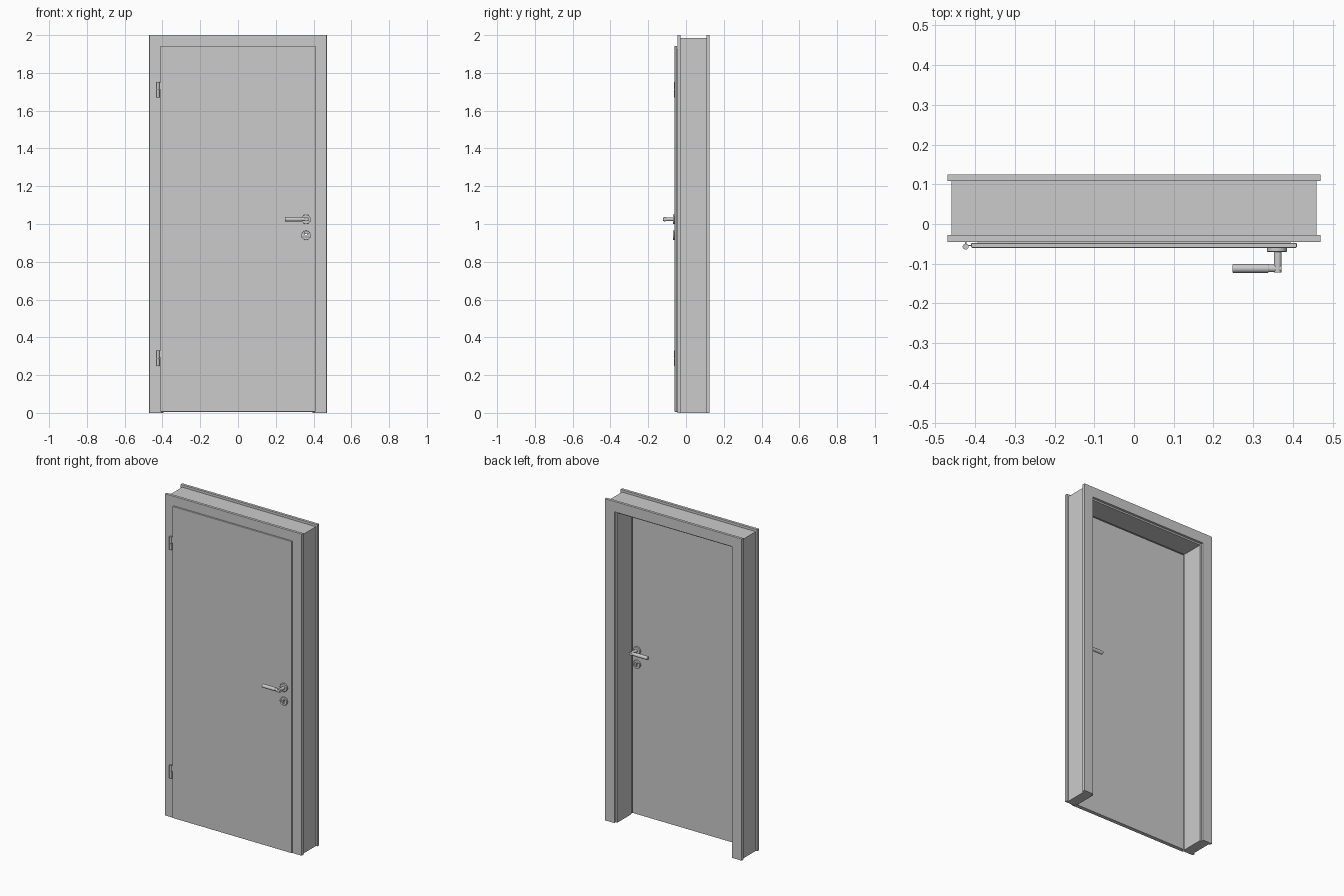
import bpy, bmesh, math
from mathutils import Vector

if "Cube" in bpy.data.objects:
    bpy.data.objects.remove(bpy.data.objects["Cube"])


def finish(name, bm, smooth=False, bevel=0.0):
    bmesh.ops.recalc_face_normals(bm, faces=bm.faces)
    me = bpy.data.meshes.new(name)
    bm.to_mesh(me)
    bm.free()
    ob = bpy.data.objects.new(name, me)
    bpy.context.collection.objects.link(ob)
    if bevel:
        mod = ob.modifiers.new("bevel", 'BEVEL')
        mod.width, mod.segments = bevel, 2
    if smooth:
        bpy.ops.object.select_all(action='DESELECT')
        ob.select_set(True)
        bpy.context.view_layer.objects.active = ob
        bpy.ops.object.shade_smooth_by_angle(angle=math.radians(35))
    return ob


def prism(name, pts, y0, y1, bevel=0.0):
    """Outline in the XZ plane, extruded along y."""
    bm = bmesh.new()
    face = bm.faces.new([bm.verts.new((x, y0, z)) for x, z in pts])
    ext = bmesh.ops.extrude_face_region(bm, geom=[face])
    verts = [g for g in ext['geom'] if isinstance(g, bmesh.types.BMVert)]
    bmesh.ops.translate(bm, verts=verts, vec=(0, y1 - y0, 0))
    return finish(name, bm, bevel=bevel)


def arch(name, inner, outer, z_in, z_out, y0, y1, bevel=0.0):
    """Upside-down U: two legs and a head."""
    half = [(inner, z_in), (inner, 0), (outer, 0), (outer, z_out)]
    return prism(name, half + [(-x, z) for x, z in reversed(half)], y0, y1, bevel)


def slab(name, x0, x1, z0, z1, y0, y1, bevel=0.0):
    return prism(name, [(x0, z0), (x1, z0), (x1, z1), (x0, z1)], y0, y1, bevel)


def rod(name, a, b, r, sides=32, bevel=0.0):
    """Cylinder between two points."""
    a, b = Vector(a), Vector(b)
    bm = bmesh.new()
    bmesh.ops.create_cone(bm, cap_ends=True, segments=sides,
                          radius1=r, radius2=r, depth=(b - a).length)
    bm.transform((b - a).to_track_quat('Z', 'Y').to_matrix().to_4x4())
    bmesh.ops.translate(bm, verts=bm.verts, vec=(a + b) / 2)
    ob = finish(name, bm, smooth=True)
    if bevel:
        mod = ob.modifiers.new("bevel", 'BEVEL')
        mod.width, mod.segments, mod.limit_method = bevel, 3, 'ANGLE'
    return ob


# Frame: lining between a front and a back casing
arch("lining", 0.395, 0.46, 1.925, 1.985, -0.03, 0.11)
arch("front_casing", 0.40, 0.47, 1.93, 2.0, -0.045, -0.028, 0.001)
arch("back_casing", 0.405, 0.47, 1.935, 2.0, 0.108, 0.125, 0.001)

# Door leaf: overlapping lip in front, narrower body behind
lip = slab("door_lip", -0.41, 0.41, 0.006, 1.943, -0.06, -0.048, 0.002)
body = slab("door_body", -0.394, 0.394, 0.006, 1.924, -0.049, -0.035)

# Handles and key plates on both sides of the leaf
HX, HZ, KZ, MID = 0.36, 1.025, 0.94, -0.0475
plates = []
for side, s in (("front", -1), ("back", 1)):
    def y(d):
        return MID + s * (0.0125 + d)
    rod(f"{side}_handle_rosette", (HX, y(-0.001), HZ), (HX, y(0.01), HZ), 0.025, bevel=0.002)
    rod(f"{side}_handle_neck", (HX + 0.002, y(0.009), HZ), (HX + 0.002, y(0.062), HZ), 0.010)
    rod(f"{side}_handle_elbow", (HX + 0.012, y(0.052), HZ), (0.338, y(0.052), HZ), 0.0095)
    rod(f"{side}_handle_grip", (0.339, y(0.052), HZ), (0.248, y(0.052), HZ), 0.011, bevel=0.002)
    ring = rod(f"{side}_key_rosette", (HX, y(-0.001), KZ), (HX, y(0.01), KZ), 0.025, bevel=0.002)
    recess = rod(f"{side}_recess_cutter", (HX, y(0.008), KZ), (HX, y(0.02), KZ), 0.014)
    plates.append((ring, recess))

# Keyhole cut through plates and leaf
hole = [(HX + 0.0045 * math.sin(math.radians(t)), KZ + 0.004 + 0.0045 * math.cos(math.radians(t)))
        for t in range(-140, 141, 20)]
hole += [(HX + 0.0025, KZ - 0.009), (HX - 0.0025, KZ - 0.009)]
keyhole = prism("keyhole_cutter", hole, -0.1, 0.02)


def cut(ob, cutter):
    mod = ob.modifiers.new("cut", 'BOOLEAN')
    mod.operation, mod.object, mod.solver = 'DIFFERENCE', cutter, 'EXACT'
    cutter.hide_render = True
    cutter.display_type = 'WIRE'


for ring, recess in plates:
    cut(ring, recess)
for ob in [lip, body] + [p[0] for p in plates]:
    cut(ob, keyhole)

# Hinges: two-part knuckle with a leaf to the frame
for name, z in (("lower", 0.29), ("upper", 1.71)):
    for part, z0, z1 in (("bottom", z - 0.041, z - 0.001), ("top", z + 0.001, z + 0.041)):
        rod(f"{name}_hinge_{part}_knuckle", (-0.424, -0.057, z0), (-0.424, -0.057, z1), 0.0075, 20)
    rod(f"{name}_hinge_pin", (-0.424, -0.057, z - 0.039), (-0.424, -0.057, z + 0.039), 0.005, 16)
    slab(f"{name}_hinge_frame_leaf", -0.426, -0.422, z - 0.039, z - 0.002, -0.055, -0.043)
    slab(f"{name}_hinge_door_leaf", -0.424, -0.405, z + 0.002, z + 0.039, -0.056, -0.053)
